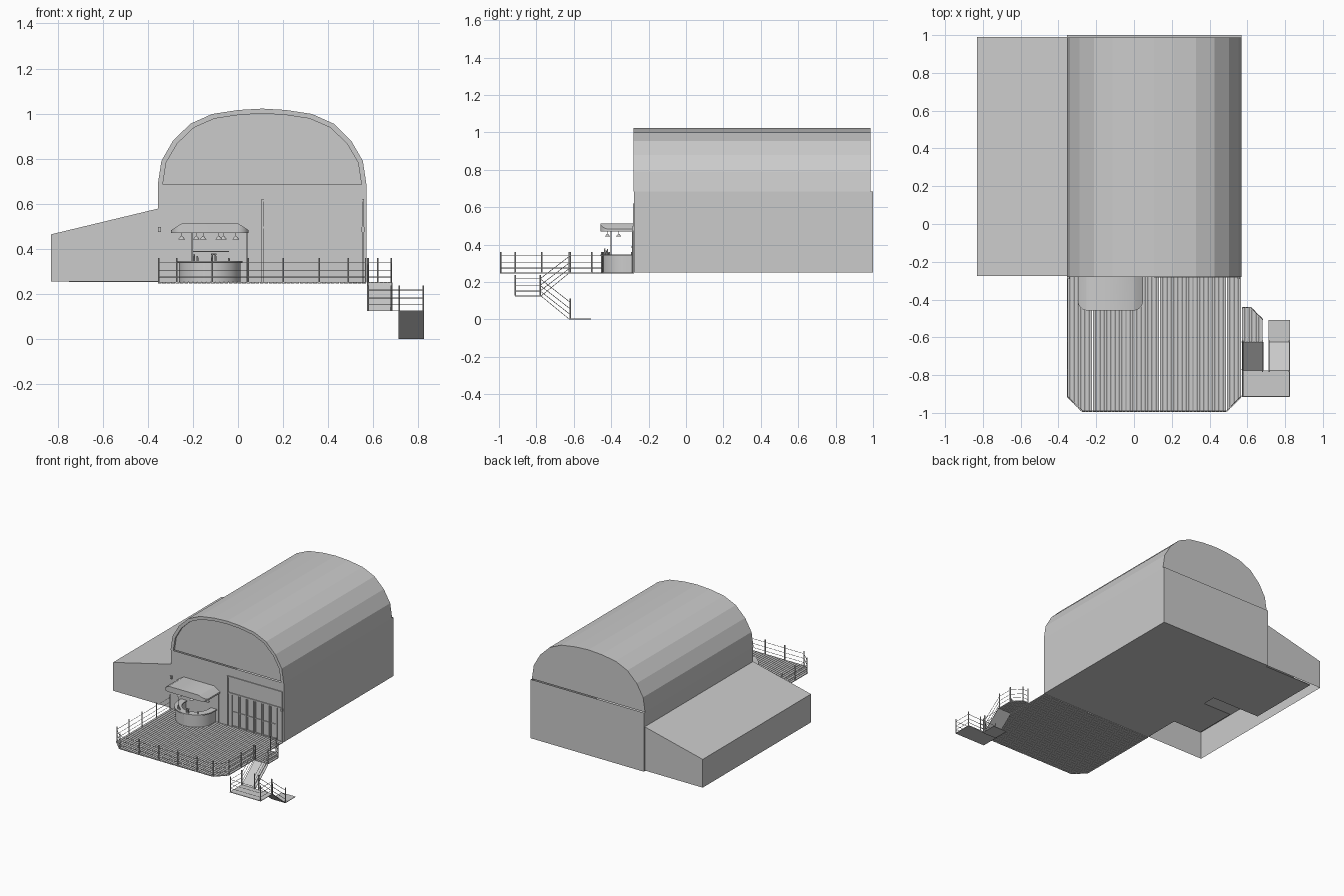
import bpy, bmesh, math
from mathutils import Vector

if "Cube" in bpy.data.objects:
    bpy.data.objects.remove(bpy.data.objects["Cube"])


def finish(name, bm, smooth=False):
    bmesh.ops.recalc_face_normals(bm, faces=bm.faces[:])
    me = bpy.data.meshes.new(name)
    bm.to_mesh(me)
    bm.free()
    ob = bpy.data.objects.new(name, me)
    bpy.context.collection.objects.link(ob)
    if smooth:
        bpy.context.view_layer.objects.active = ob
        ob.select_set(True)
        bpy.ops.object.shade_smooth_by_angle(angle=math.radians(35))
        ob.select_set(False)
    return ob


def add_prism(bm, pts, a, b, axis='y', skip=None):
    """Extrude a 2D outline from a to b along axis; optionally leave a side open."""
    place = {'y': lambda p, t: (p[0], t, p[1]), 'z': lambda p, t: (p[0], p[1], t),
             'x': lambda p, t: (t, p[0], p[1])}[axis]
    lo = [bm.verts.new(place(p, a)) for p in pts]
    hi = [bm.verts.new(place(p, b)) for p in pts]
    n = len(pts)
    faces = [bm.faces.new(lo[::-1]), bm.faces.new(hi)]
    faces += [bm.faces.new((lo[i], lo[(i + 1) % n], hi[(i + 1) % n], hi[i])) for i in range(n)]
    if skip:
        for f in faces:
            f.normal_update()
        gone = [f for f in faces if abs(f.normal.dot(Vector(skip))) > 0.99
                and all(v.co.dot(Vector(skip)) >= max(w.co.dot(Vector(skip)) for w in lo + hi) - 1e-5
                        for v in f.verts)]
        bmesh.ops.delete(bm, geom=gone, context='FACES_ONLY')


def prism(name, pts, a, b, axis='y', skip=None, smooth=False):
    bm = bmesh.new()
    add_prism(bm, pts, a, b, axis, skip)
    return finish(name, bm, smooth)


def rect(x0, x1, y0, y1):
    return [(x0, y0), (x1, y0), (x1, y1), (x0, y1)]


def box(name, x0, x1, y0, y1, z0, z1, skip=None):
    return prism(name, rect(x0, x1, y0, y1), z0, z1, 'z', skip)


def add_rod(bm, p, q, r1, r2=None, seg=6):
    p, q = Vector(p), Vector(q)
    d = q - p
    m = d.to_track_quat('Z', 'Y').to_matrix().to_4x4()
    m.translation = (p + q) / 2
    bmesh.ops.create_cone(bm, cap_ends=True, segments=seg, radius1=r1,
                          radius2=r1 if r2 is None else r2, depth=d.length, matrix=m)


# Hall: lower walls, faceted barrel roof, front rim
CX = 0.107
half = [(0.463, 0.685), (0.447, 0.79), (0.395, 0.88), (0.318, 0.955), (0.222, 0.998), (0.105, 1.016)]


def arch(scale_x, drop):
    right = [(CX + x * scale_x, 0.685 + (z - 0.685) * drop) for x, z in half]
    left = [(2 * CX - x, z) for x, z in reversed(right)]
    return right + [(CX, 0.685 + 0.337 * drop)] + left


box("hall_walls", -0.356, 0.57, -0.277, 1.0, 0.25, 0.685, skip=(0, 0, 1))
prism("barrel_roof", arch(1, 1), -0.265, 0.987, skip=(0, 0, -1))
prism("front_arch_rim", arch(1, 1) + arch(0.952, 0.935)[::-1], -0.28, -0.265)

# Side lean-to, open underneath with partial floors
prism("lean_to", [(-0.83, 0.255), (-0.356, 0.255), (-0.356, 0.578), (-0.83, 0.464)],
      -0.275, 0.99, skip=(0, 0, -1))
box("lean_to_floor_back", -0.75, -0.356, 0.42, 0.98, 0.252, 0.256)
box("lean_to_floor_front", -0.59, -0.356, 0.0, 0.32, 0.252, 0.256)

# Glazed entrance: frame, leaves and handles
bm = bmesh.new()
for x in (0.105, 0.55):
    add_prism(bm, rect(x, x + 0.01, 0.25, 0.62), -0.284, -0.276)
for z in (0.49, 0.61):
    add_prism(bm, rect(0.115, 0.55, z, z + 0.01), -0.283, -0.276)
for i in range(6):
    x = 0.145 + i * 0.063
    for dx in (0, 0.05):
        add_prism(bm, rect(x + dx, x + dx + 0.006, 0.252, 0.49), -0.283, -0.276)
    for z in (0.255, 0.36):
        add_prism(bm, rect(x + 0.006, x + 0.05, z, z + 0.007), -0.282, -0.276)
finish("entrance_doors", bm)

# Wall lamps
for i, x in enumerate((-0.348, 0.555)):
    box(f"wall_lamp_{i}", x - 0.006, x + 0.006, -0.29, -0.276, 0.475, 0.497)


# Plank decking, clipped by chamfered corners
def planks(name, x0, x1, pitch, low, high):
    bm = bmesh.new()
    n = round((x1 - x0) / pitch)
    w = (x1 - x0) / n
    for i in range(n):
        a, b = x0 + i * w, x0 + (i + 1) * w - 0.003
        add_prism(bm, [(a, low(a)), (b, low(b)), (b, high(b)), (a, high(a))], 0.246, 0.252, 'z')
    finish(name, bm)


planks("deck", -0.356, 0.57, 0.0195,
       lambda x: max(-0.995, -0.915 - (x + 0.356), -0.915 - (0.57 - x)), lambda x: -0.277)
planks("upper_landing", 0.572, 0.683, 0.0185,
       lambda x: -0.625, lambda x: min(-0.44, -0.44 - (x - 0.62)))

# Stair: two flights, turning landing and foot pad
T = 0.004
prism("upper_flight", [(-0.625, 0.25), (-0.775, 0.127), (-0.775, 0.127 - T), (-0.625, 0.25 - T)],
      0.573, 0.685, 'x')
box("turn_landing", 0.573, 0.826, -0.915, -0.775, 0.123, 0.127)
prism("lower_flight", [(-0.775, 0.127), (-0.625, 0.004), (-0.625, 0.0), (-0.775, 0.123)],
      0.712, 0.826, 'x')
box("foot_pad", 0.712, 0.826, -0.625, -0.508, 0.0, 0.004)


# Railings: posts at every point, thin rails between
def railing(name, pts):
    bm = bmesh.new()
    for p in pts:
        add_rod(bm, p, (p[0], p[1], p[2] + 0.11), 0.004)
    for p, q in zip(pts, pts[1:]):
        for h in (0.025, 0.055, 0.09):
            add_rod(bm, (p[0], p[1], p[2] + h), (q[0], q[1], q[2] + h), 0.0016, seg=4)
    finish(name, bm)


Z = 0.25
railing("deck_railing", [(-0.352, y, Z) for y in (-0.29, -0.45, -0.62, -0.77, -0.912)]
        + [(x, -0.99, Z) for x in (-0.272, -0.115, 0.045, 0.2, 0.36, 0.49)]
        + [(0.566, y, Z) for y in (-0.912, -0.77, -0.625)])
railing("landing_railing", [(0.575, -0.443, Z), (0.62, -0.443, Z), (0.68, -0.505, Z),
                            (0.68, -0.62, Z), (0.68, -0.78, 0.127)])
railing("inner_flight_railing", [(0.577, -0.62, Z), (0.577, -0.78, 0.127), (0.577, -0.912, 0.127),
                                 (0.822, -0.912, 0.127), (0.822, -0.78, 0.127), (0.822, -0.62, 0.002)])
railing("lower_flight_railing", [(0.716, -0.78, 0.127), (0.716, -0.62, 0.002)])

# Bar kiosk
KX = -0.125


def rounded_u(hw, front, back, rx, ry, cx=KX, n=10):
    """Plan outline with a straight back and rounded front corners."""
    pts = [(cx - hw, back)]
    for s, start in ((-1, 180), (1, 270)):
        for i in range(n + 1):
            t = math.radians(start + 90 * i / n)
            pts.append((cx + s * (hw - rx) + rx * math.cos(t), front + ry + ry * math.sin(t)))
    return pts + [(cx + hw, back)]


outer = rounded_u(0.137, -0.45, -0.278, 0.137, 0.135)
inner = rounded_u(0.105, -0.415, -0.278, 0.105, 0.11)
prism("bar_counter", outer + inner[::-1], 0.252, 0.338, 'z', smooth=True)
prism("bar_top", rounded_u(0.146, -0.457, -0.278, 0.146, 0.14) + rounded_u(0.098, -0.408, -0.278, 0.098, 0.105)[::-1],
      0.338, 0.346, 'z', smooth=True)

# Canopy: rounded plan lofted upward, arched across its width
bm = bmesh.new()
plan = rounded_u(0.172, -0.458, -0.278, 0.05, 0.05)


def crown(x):
    u = min(1, max(0, (abs(x - KX) - 0.06) / 0.112))
    return 0.54 - 0.058 * (0.6 * u + 0.4 * u * u)


ring = [bm.verts.new((x, y, 0.471)) for x, y in plan]
top = [bm.verts.new((x, y, crown(x))) for x, y in plan]
n = len(plan)
bm.faces.new(ring)
for i in range(n):
    bm.faces.new((ring[i], ring[(i + 1) % n], top[(i + 1) % n], top[i]))
# roof strips run from the curved front edge to the straight back edge
back = [bm.verts.new((x, -0.278, crown(x))) for x, y in plan[1:-1]]
for i in range(len(back) - 1):
    bm.faces.new((top[i + 1], top[i + 2], back[i + 1], back[i]))
bmesh.ops.remove_doubles(bm, verts=bm.verts[:], dist=1e-5)
finish("bar_canopy", bm, True)

# Hanging lamps
bm = bmesh.new()
for x, y in ((-0.25, -0.36), (-0.185, -0.42), (-0.155, -0.36), (-0.085, -0.42), (-0.065, -0.36), (-0.01, -0.36)):
    add_rod(bm, (x, y, 0.455), (x, y, 0.473), 0.0015)
    add_rod(bm, (x, y, 0.442), (x, y, 0.457), 0.015, 0.003, 12)
finish("hanging_lamps", bm)

# Taps and bottles on the counter
bm = bmesh.new()
for x, y, h in ((-0.195, -0.42, 0.03), (-0.18, -0.425, 0.022), (-0.115, -0.435, 0.03), (-0.1, -0.435, 0.03), (-0.04, -0.41, 0.014)):
    add_rod(bm, (x, y, 0.346), (x, y, 0.346 + h), 0.005, 0.003, 8)
add_rod(bm, (-0.12, -0.435, 0.376), (-0.095, -0.435, 0.376), 0.004)
finish("taps_and_bottles", bm)

# Canopy posts and back shelf
bm = bmesh.new()
for x in (-0.205, 0.04):
    add_rod(bm, (x, -0.40 if x < 0 else -0.285, 0.252 if x > 0 else 0.346), (x, -0.40 if x < 0 else -0.285, 0.475), 0.0025)
add_prism(bm, rect(-0.2, -0.04, 0.385, 0.39), -0.295, -0.277)
finish("canopy_posts_and_shelf", bm)
